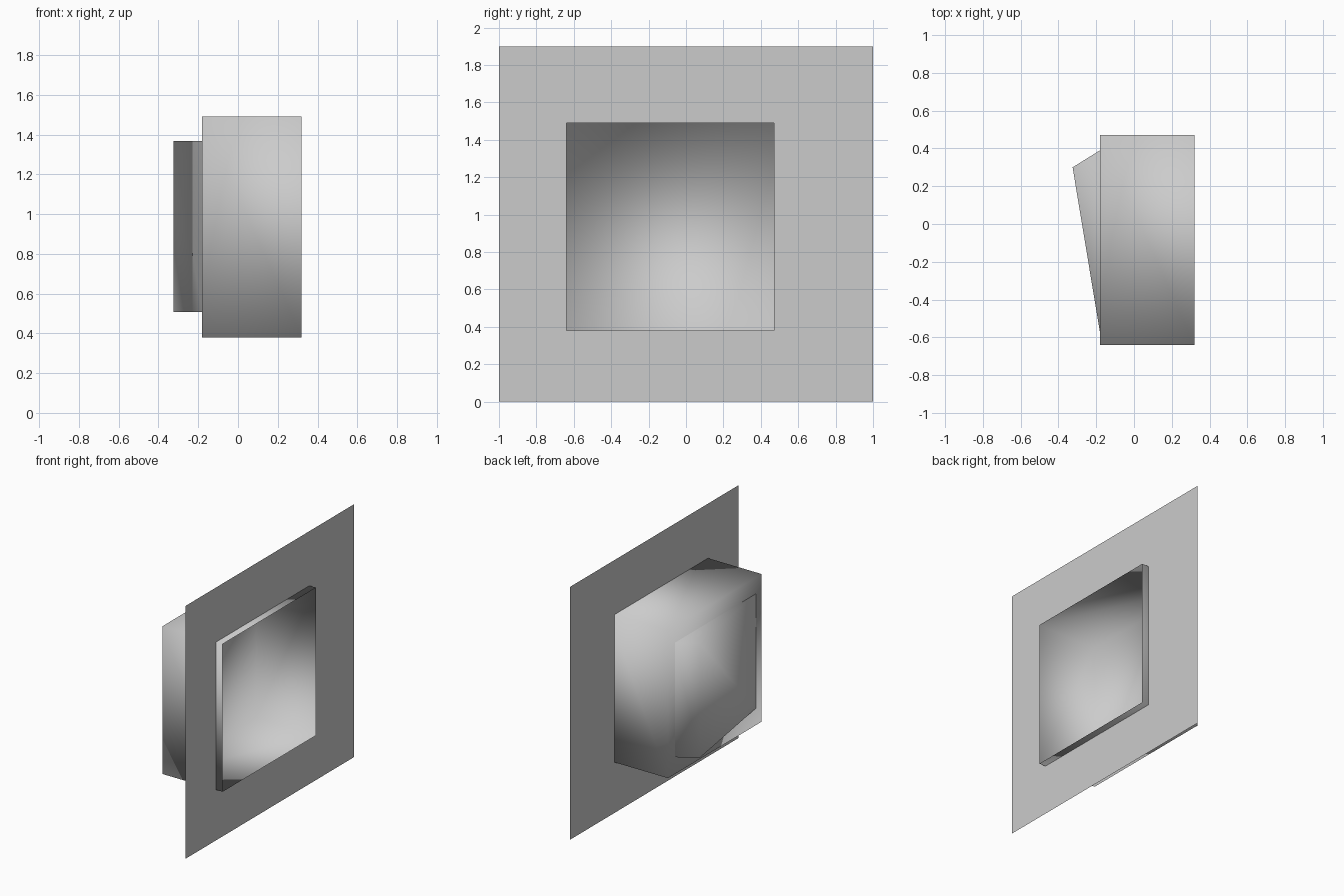
import bpy, bmesh

if "Cube" in bpy.data.objects:
    bpy.data.objects.remove(bpy.data.objects["Cube"])

PANEL_X = 0.265            # plane of the wall sheet
Y0, Y1 = -0.64, 0.47       # box extents
Z0, Z1 = 0.38, 1.49
BACK, FRONT = -0.18, 0.32


def make(name, verts, faces, smooth=False):
    bm = bmesh.new()
    vs = [bm.verts.new(v) for v in verts]
    for f in faces:
        bm.faces.new([vs[i] for i in f]).smooth = smooth
    bmesh.ops.recalc_face_normals(bm, faces=bm.faces)
    mesh = bpy.data.meshes.new(name)
    bm.to_mesh(mesh)
    bm.free()
    obj = bpy.data.objects.new(name, mesh)
    bpy.context.collection.objects.link(obj)
    return obj


def rect(x, y0, y1, z0, z1):
    return [(x, y0, z0), (x, y1, z0), (x, y1, z1), (x, y0, z1)]


ring = [(i, (i + 1) % 4, (i + 1) % 4 + 4, i + 4) for i in range(4)]

# Thin wall sheet with a square opening
panel = make("wall_panel",
             rect(PANEL_X, -1, 1, 0, 1.9) + rect(PANEL_X, Y0, Y1, Z0, Z1), ring)
for p in panel.data.polygons:
    if p.normal.x < 0:
        panel.data.flip_normals()
        break

# Single-walled box through the opening, open at the front, smooth shaded
make("recess_box",
     rect(BACK, Y0, Y1, Z0, Z1) + rect(FRONT, Y0, Y1, Z0, Z1),
     ring + [(3, 2, 1, 0)], smooth=True)

# Wedge-shaped bulge on the rear of the box
profile = [(BACK, -0.575), (-0.325, 0.30), (BACK, 0.39)]
make("rear_wedge",
     [(x, y, z) for z in (0.507, 1.367) for x, y in profile],
     [(0, 1, 4, 3), (1, 2, 5, 4), (2, 1, 0), (3, 4, 5)], smooth=True)

# The open wedge must face outwards
wedge = bpy.data.objects["rear_wedge"].data
if wedge.polygons[0].normal.x > 0:
    wedge.flip_normals()
box = bpy.data.objects["recess_box"].data
if box.polygons[4].normal.x > 0:
    box.flip_normals()
